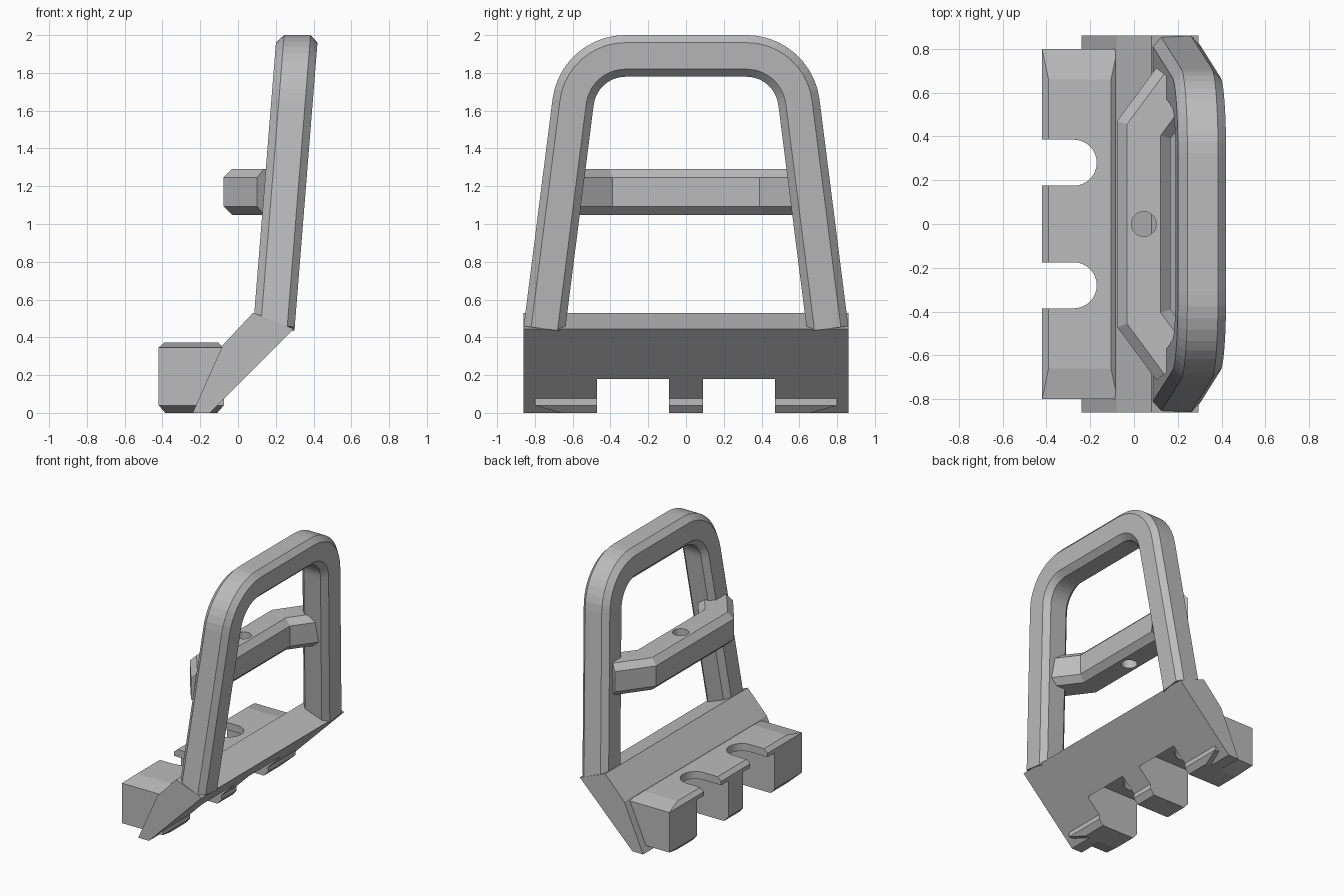
import bpy, bmesh, math
from mathutils import Vector

cube = bpy.data.objects.get("Cube")
if cube:
    bpy.data.objects.remove(cube, do_unlink=True)

grey = bpy.data.materials.new("plain_grey")
grey.use_nodes = True
colour = (0.5, 0.5, 0.5, 1)
grey.diffuse_color = colour
grey.node_tree.nodes["Principled BSDF"].inputs["Base Color"].default_value = colour


def loft(name, rings):
    """Skin a list of equal-length closed rings and cap both ends."""
    bm = bmesh.new()
    loops = [[bm.verts.new(p) for p in ring] for ring in rings]
    count = len(loops[0])
    for a, b in zip(loops, loops[1:]):
        for i in range(count):
            j = (i + 1) % count
            bm.faces.new((a[i], a[j], b[j], b[i]))
    bm.faces.new(loops[0][::-1])
    bm.faces.new(loops[-1])
    bmesh.ops.recalc_face_normals(bm, faces=bm.faces)
    mesh = bpy.data.meshes.new(name)
    bm.to_mesh(mesh)
    bm.free()
    mesh.materials.append(grey)
    obj = bpy.data.objects.new(name, mesh)
    bpy.context.collection.objects.link(obj)
    return obj


def sweep(name, path, half, chamfer, place):
    """Sweep a chamfered square along a flat path with mitred corners."""
    k = half - chamfer
    section = [(half, k), (k, half), (-k, half), (-half, k),
               (-half, -k), (-k, -half), (k, -half), (half, -k)]
    pts = [Vector(p) for p in path]
    dirs = [(b - a).normalized() for a, b in zip(pts, pts[1:])]
    rings = []
    for i, p in enumerate(pts):
        d0, d1 = dirs[max(i - 1, 0)], dirs[min(i, len(dirs) - 1)]
        t = (d0 + d1).normalized()
        n = Vector((t.y, -t.x)) / t.dot(d0)
        rings.append([place(p + n * u, v, p) for u, v in section])
    return loft(name, rings)


def prism(name, outline, low, high, place):
    return loft(name, [[place(a, b, h) for a, b in outline] for h in (low, high)])


def rect(x0, x1, y0, y1, z):
    return [(x0, y0, z), (x1, y0, z), (x1, y1, z), (x0, y1, z)]


def cut(target, cutter):
    cutter.hide_render = True
    mod = target.modifiers.new("cut", "BOOLEAN")
    mod.operation = "DIFFERENCE"
    mod.solver = "EXACT"
    mod.object = cutter
    bpy.context.view_layer.objects.active = target
    bpy.ops.object.modifier_apply(modifier=mod.name)


def upright(x, y, z):
    return (x, y, z)


# Slanted base beam running the full width
beam_profile = [(-0.24, 0), (-0.15, 0), (0.295, 0.445), (0.08, 0.53), (-0.08, 0.36)]
beam = prism("slanted_base", beam_profile, -0.86, 0.86, lambda x, z, y: (x, y, z))

# Clamp block with shallow bevels on its top and bottom
block = loft("clamp_block", [
    rect(-0.385, -0.11, -0.66, 0.66, 0),
    rect(-0.42, -0.075, -0.8, 0.8, 0.04),
    rect(-0.42, -0.075, -0.8, 0.8, 0.345),
    rect(-0.39, -0.105, -0.66, 0.66, 0.372)])

# Bolt pockets from below and round-ended slots through the top
for side in (-1, 1):
    y = side * 0.28
    pocket = loft("pocket_cutter", [rect(-0.6, 0.03, y - 0.19, y + 0.19, z) for z in (-0.1, 0.315)])
    slot_outline = [(-0.6, y - 0.105)]
    for i in range(17):
        a = math.pi * (i / 16 - 0.5)
        slot_outline.append((-0.275 + 0.105 * math.cos(a), y + 0.105 * math.sin(a)))
    slot_outline.append((-0.6, y + 0.105))
    slot = prism("slot_cutter", slot_outline, 0.2, 0.5, upright)
    cut(block, pocket)
    cut(block, slot)
    cut(beam, pocket)
    for cutter in (pocket, slot):
        bpy.data.objects.remove(cutter, do_unlink=True)

# Leaning hoop: splayed legs joined by rounded corners
splay = math.radians(7.2)
steps = 10
half_path = [(0.75, 0.445)]
for i in range(steps + 1):
    a = splay + (math.pi / 2 - splay) * i / steps
    half_path.append((0.32 + 0.28 * math.cos(a), 1.61 + 0.28 * math.sin(a)))
hoop_path = half_path + [(-y, z) for y, z in reversed(half_path)]


def lean(q, depth, p):
    return (0.19 + 0.08 * (q.y - 0.45) + depth, q.x, q.y)


sweep("hoop", hoop_path, 0.11, 0.04, lean)

# Cross bar bent toward the hoop at both ends, with a bolt hole
bar_path = [(0.2, -0.64), (0.045, -0.43), (0.045, 0.43), (0.2, 0.64)]
bar = sweep("cross_bar", bar_path, 0.122, 0.045, lambda q, v, p: (q.x, q.y, 1.17 + v))
circle = [(0.045 + 0.057 * math.cos(i * math.tau / 24), 0.057 * math.sin(i * math.tau / 24))
          for i in range(24)]
hole = prism("hole_cutter", circle, 0.9, 1.5, upright)
cut(bar, hole)
bpy.data.objects.remove(hole, do_unlink=True)
